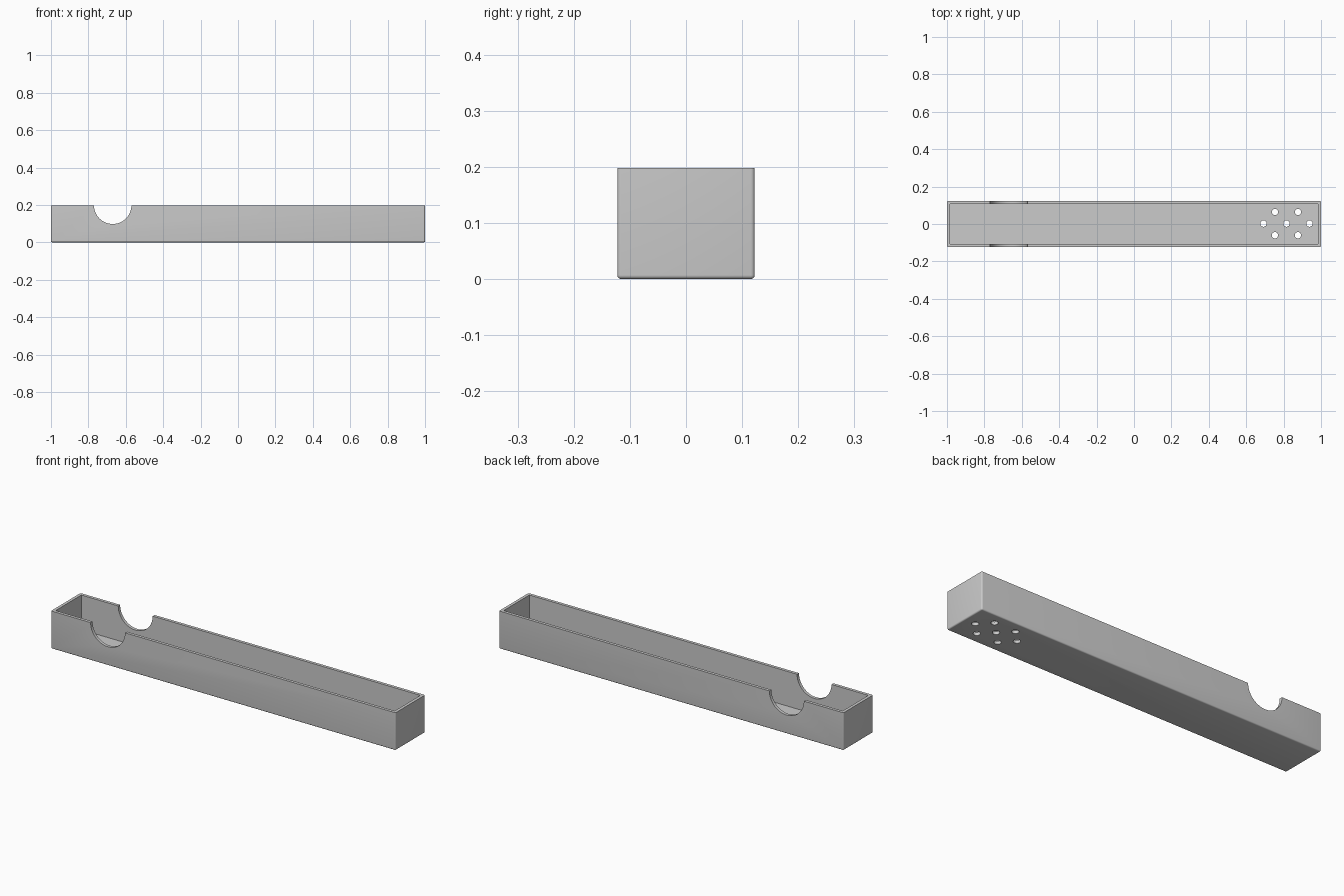
import bpy
import bmesh
from math import cos, sin, pi, radians
from mathutils import Matrix, Vector

if "Cube" in bpy.data.objects:
    bpy.data.objects.remove(bpy.data.objects["Cube"], do_unlink=True)

LENGTH, WIDTH, HEIGHT = 2.0, 0.245, 0.198
WALL = 0.016
EDGE = 0.007

grey = bpy.data.materials.new("light grey")
grey.use_nodes = True
colour = (0.6, 0.6, 0.6, 1)
grey.diffuse_color = colour
grey.node_tree.nodes["Principled BSDF"].inputs["Base Color"].default_value = colour


def make_object(name, bm):
    mesh = bpy.data.meshes.new(name)
    bm.to_mesh(mesh)
    bm.free()
    mesh.materials.append(grey)
    obj = bpy.data.objects.new(name, mesh)
    bpy.context.collection.objects.link(obj)
    return obj


def add_box(bm, size, centre):
    matrix = Matrix.Translation(centre) @ Matrix.Diagonal((*size, 1))
    bmesh.ops.create_cube(bm, size=1, matrix=matrix)


def add_cylinder(bm, radius, depth, centre, segments, turn=0):
    matrix = Matrix.Translation(centre) @ Matrix.Rotation(turn, 4, "X")
    bmesh.ops.create_cone(bm, cap_ends=True, segments=segments, radius1=radius,
                          radius2=radius, depth=depth, matrix=matrix)


# Outer block, rounded on every edge except the open rim
bm = bmesh.new()
add_box(bm, (LENGTH, WIDTH, HEIGHT), (0, 0, HEIGHT / 2))
rounded = [e for e in bm.edges if any(v.co.z < HEIGHT / 2 for v in e.verts)]
bmesh.ops.bevel(bm, geom=rounded, offset=EDGE, segments=5, profile=0.5,
                affect="EDGES")
tray = make_object("tray", bm)

# Long inner cavity
bm = bmesh.new()
add_box(bm, (LENGTH - 2 * WALL, WIDTH - 2 * WALL, HEIGHT),
        (0, 0, WALL + HEIGHT / 2))
cavity = make_object("cavity_cutter", bm)

# Half-round notch through both long walls
bm = bmesh.new()
add_cylinder(bm, 0.1, 1, (-0.67, 0, HEIGHT), 64, radians(90))
notch = make_object("notch_cutter", bm)

# Drain holes: one in the middle and a ring of six
bm = bmesh.new()
middle = Vector((0.815, 0.002, 0))
spots = [Vector()] + [Vector((0.123 * cos(i * pi / 3), 0.072 * sin(i * pi / 3), 0))
                      for i in range(6)]
for spot in spots:
    add_cylinder(bm, 0.017, 0.1, middle + spot, 32)
holes = make_object("drain_hole_cutter", bm)

# Cut the tray, then discard the cutters
bpy.ops.object.select_all(action="DESELECT")
bpy.context.view_layer.objects.active = tray
tray.select_set(True)
for cutter in (cavity, notch, holes):
    cutter.hide_render = True
    mod = tray.modifiers.new(cutter.name, "BOOLEAN")
    mod.operation = "DIFFERENCE"
    mod.solver = "EXACT"
    mod.object = cutter
    bpy.ops.object.modifier_apply(modifier=mod.name)
    bpy.data.objects.remove(cutter, do_unlink=True)

bpy.ops.object.shade_smooth_by_angle(angle=radians(30))
